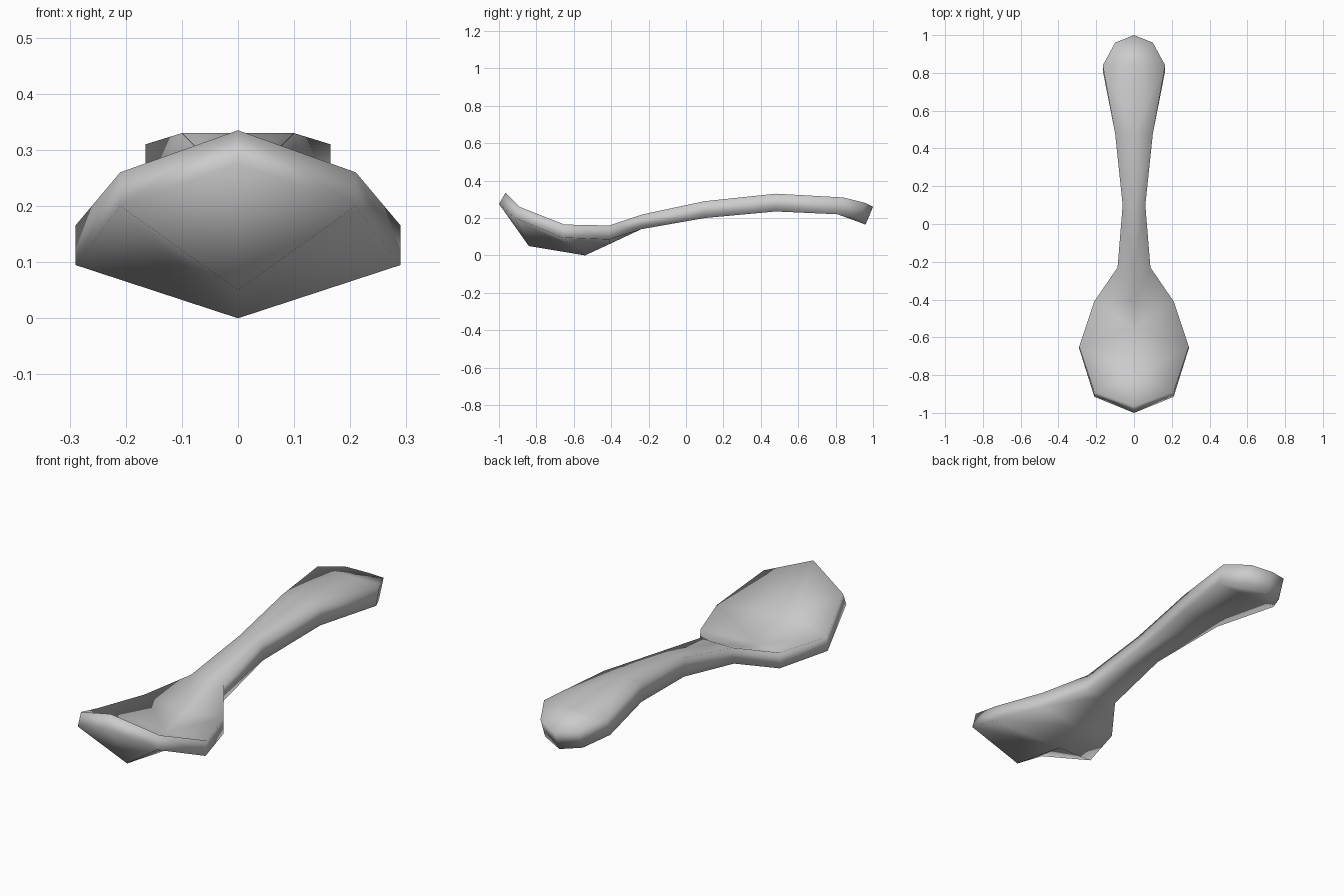
import bpy
import bmesh

cube = bpy.data.objects.get("Cube")
if cube:
    bpy.data.objects.remove(cube, do_unlink=True)

# Dull metal
metal = bpy.data.materials.new("grey_metal")
metal.use_nodes = True
grey = (0.6, 0.6, 0.6, 1)
metal.diffuse_color = grey
metal.node_tree.nodes["Principled BSDF"].inputs["Base Color"].default_value = grey

# Stations from bowl to handle end:
# half width, then (y, z) of edge top, edge bottom, centre top, centre bottom
TIP_TOP, TIP_BOTTOM = (-0.965, 0.335), (-1.0, 0.275)
STATIONS = [
    (0.21, (-0.89, 0.26), (-0.915, 0.20), (-0.80, 0.13), (-0.84, 0.05)),
    (0.29, (-0.65, 0.165), (-0.66, 0.095), (-0.55, 0.09), (-0.54, 0.0)),
    (0.21, (-0.41, 0.16), (-0.41, 0.085), (-0.41, 0.13), (-0.41, 0.06)),
    (0.087, (-0.23, 0.22), (-0.24, 0.14), (-0.23, 0.22), (-0.24, 0.14)),
    (0.06, (0.10, 0.29), (0.10, 0.20), (0.10, 0.29), (0.10, 0.20)),
    (0.10, (0.48, 0.33), (0.48, 0.235), (0.48, 0.33), (0.48, 0.235)),
    (0.165, (0.84, 0.31), (0.81, 0.22), (0.84, 0.31), (0.81, 0.22)),
    (0.10, (0.96, 0.28), (0.925, 0.185), (1.0, 0.26), (0.96, 0.165)),
]

bm = bmesh.new()


def point(x, yz):
    return bm.verts.new((x, *yz))


# Left half: each ring is edge top, edge bottom, centre bottom, centre top
tip_top, tip_bottom = point(0, TIP_TOP), point(0, TIP_BOTTOM)
rings = [(point(w, et), point(w, eb), point(0, cb), point(0, ct))
         for w, et, eb, ct, cb in STATIONS]

# Bowl tip
et, eb, cb, ct = rings[0]
bm.faces.new((tip_top, et, ct))
bm.faces.new((tip_bottom, cb, eb))
bm.faces.new((tip_top, tip_bottom, eb, et))

# Top, side wall and underside along the length
for a, b in zip(rings, rings[1:]):
    for i, j in ((3, 0), (0, 1), (1, 2)):
        bm.faces.new((a[i], a[j], b[j], b[i]))

# Handle end wall
bm.faces.new(rings[-1])

# Mirror to the right half and weld the centre line
half = bm.verts[:] + bm.edges[:] + bm.faces[:]
bmesh.ops.mirror(bm, geom=half, axis='X', merge_dist=0.0005)
bmesh.ops.remove_doubles(bm, verts=bm.verts[:], dist=0.0005)
bmesh.ops.recalc_face_normals(bm, faces=bm.faces[:])
for face in bm.faces:
    face.smooth = True

mesh = bpy.data.meshes.new("spoon")
bm.to_mesh(mesh)
bm.free()
mesh.materials.append(metal)
spoon = bpy.data.objects.new("spoon", mesh)
bpy.context.collection.objects.link(spoon)
